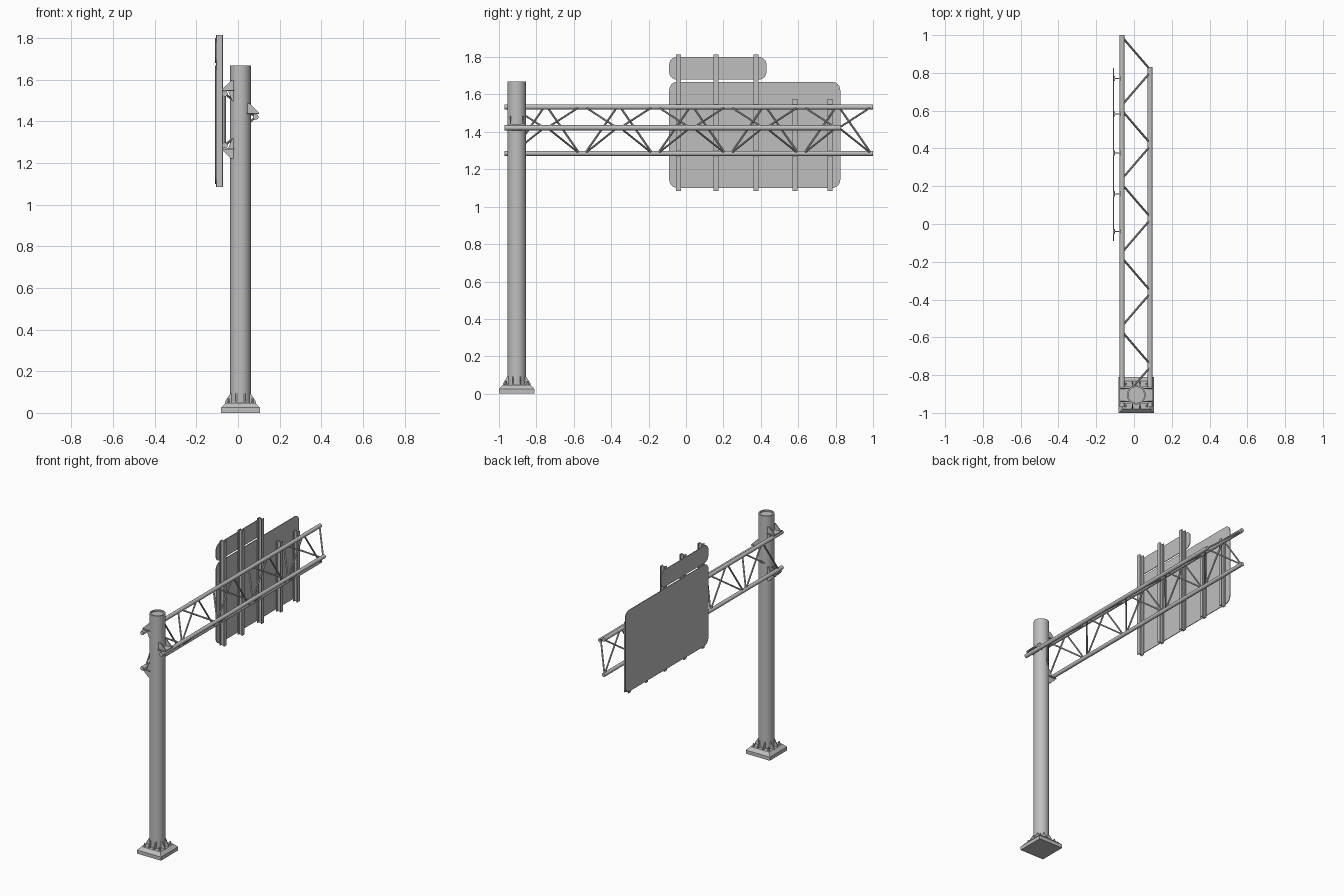
import bpy, bmesh, math
from mathutils import Vector

cube = bpy.data.objects.get("Cube")
if cube:
    bpy.data.objects.remove(cube, do_unlink=True)

steel = bpy.data.materials.new("galvanised_grey")
steel.use_nodes = True
GREY = (0.52, 0.52, 0.52, 1)
steel.diffuse_color = GREY
steel.node_tree.nodes["Principled BSDF"].inputs["Base Color"].default_value = GREY

PX, PY, PR = 0.012, -0.905, 0.05      # pole centre and radius
POLE_TOP = 1.67


def finish(name, bm, smooth=False):
    bmesh.ops.recalc_face_normals(bm, faces=bm.faces)
    mesh = bpy.data.meshes.new(name)
    bm.to_mesh(mesh)
    bm.free()
    mesh.materials.append(steel)
    ob = bpy.data.objects.new(name, mesh)
    bpy.context.scene.collection.objects.link(ob)
    if smooth:
        bpy.ops.object.select_all(action='DESELECT')
        ob.select_set(True)
        bpy.context.view_layer.objects.active = ob
        bpy.ops.object.shade_smooth_by_angle(angle=math.radians(40))
    return ob


def add_tube(bm, a, b, radius, sides):
    a, b = Vector(a), Vector(b)
    axis = b - a
    made = bmesh.ops.create_cone(bm, cap_ends=True, segments=sides, radius1=radius,
                                 radius2=radius, depth=axis.length)["verts"]
    bmesh.ops.rotate(bm, verts=made, matrix=axis.to_track_quat('Z', 'Y').to_matrix())
    bmesh.ops.translate(bm, verts=made, vec=(a + b) / 2)


def add_box(bm, low, high):
    low, high = Vector(low), Vector(high)
    made = bmesh.ops.create_cube(bm, size=1)["verts"]
    bmesh.ops.scale(bm, verts=made, vec=high - low)
    bmesh.ops.translate(bm, verts=made, vec=(low + high) / 2)


def add_prism(bm, outline, thickness):
    """Extrude a planar 3D outline both ways along a thickness vector."""
    t = Vector(thickness)
    face = bm.faces.new([bm.verts.new(Vector(p) - t / 2) for p in outline])
    new = bmesh.ops.extrude_face_region(bm, geom=[face])["geom"]
    bmesh.ops.translate(bm, verts=[v for v in new if isinstance(v, bmesh.types.BMVert)], vec=t)


# Foundation block with chamfered upper edge
bm = bmesh.new()
add_box(bm, (PX - 0.093, PY - 0.095, 0), (PX + 0.093, PY + 0.095, 0.025))
top = max(bm.faces, key=lambda f: f.calc_center_median().z)
new = bmesh.ops.extrude_face_region(bm, geom=[top])["geom"]
bmesh.ops.delete(bm, geom=[top], context='FACES_ONLY')
rim = [v for v in new if isinstance(v, bmesh.types.BMVert)]
for v in rim:
    v.co = (PX + (v.co.x - PX) * 0.78, PY + (v.co.y - PY) * 0.78, 0.047)
finish("foundation", bm)

# Pole with a recessed top
bm = bmesh.new()
add_tube(bm, (PX, PY, 0.04), (PX, PY, POLE_TOP), PR, 32)
cap = max(bm.faces, key=lambda f: f.calc_center_median().z)
bmesh.ops.inset_individual(bm, faces=[cap], thickness=0.008)
new = bmesh.ops.extrude_face_region(bm, geom=[cap])["geom"]
bmesh.ops.delete(bm, geom=[cap], context='FACES_ONLY')
bmesh.ops.translate(bm, verts=[v for v in new if isinstance(v, bmesh.types.BMVert)], vec=(0, 0, -0.01))
finish("pole", bm, True)

# Pairs of stiffener fins around the pole foot, and corner anchor bolts
bm = bmesh.new()
for k in range(4):
    out = Vector((math.cos(k * math.pi / 2), math.sin(k * math.pi / 2), 0))
    side = Vector((-out.y, out.x, 0))
    for s in (-0.02, 0.02):
        root = Vector((PX, PY, 0)) + side * s
        outline = [root + out * r + Vector((0, 0, z))
                   for r, z in ((0.043, 0.045), (0.074, 0.045), (0.074, 0.054), (0.05, 0.092), (0.043, 0.092))]
        add_prism(bm, outline, side * 0.006)
finish("foot_stiffeners", bm)
bm = bmesh.new()
for sx in (-1, 1):
    for sy in (-1, 1):
        x, y = PX + sx * 0.058, PY + sy * 0.058
        add_tube(bm, (x, y, 0.045), (x, y, 0.056), 0.009, 6)
        add_tube(bm, (x, y, 0.05), (x, y, 0.068), 0.005, 8)
finish("anchor_bolts", bm)

# Three chords of the triangular truss
BACK_X, FRONT_X = -0.063, 0.085
TOP_Z, MID_Z, LOW_Z = 1.533, 1.422, 1.285
for name, x, z, end in (("upper_chord", BACK_X, TOP_Z, 1.0),
                        ("lower_chord", BACK_X, LOW_Z, 1.0),
                        ("outer_chord", FRONT_X, MID_Z, 0.83)):
    bm = bmesh.new()
    add_tube(bm, (x, -0.97, z), (x, end, z), 0.0135, 16)
    finish(name, bm, True)

# Lacing bars: zigzags on the three truss faces
bm = bmesh.new()
PITCH, GAP = 0.39, 0.015
for k in range(5):
    outer = 0.81 - k * PITCH            # node on the outer chord
    for s in (-1, 1):
        node = outer + s * PITCH / 2
        near = outer + s * 0.008
        ends = node - s * GAP
        add_tube(bm, (FRONT_X, near, MID_Z), (BACK_X, ends, TOP_Z), 0.0055, 8)
        add_tube(bm, (FRONT_X, near, MID_Z), (BACK_X, ends, LOW_Z), 0.0055, 8)
        add_tube(bm, (BACK_X, near, TOP_Z), (BACK_X, ends, LOW_Z), 0.0055, 8)
finish("lacing_bars", bm, True)

# Brackets joining the chords to the pole: seat plate plus paired gussets
bm = bmesh.new()
for sx, z, up in ((-1, TOP_Z + 0.016, 1), (-1, LOW_Z - 0.016, -1), (1, MID_Z + 0.016, 1)):
    tip, root = PX + sx * 0.088, PX + sx * 0.03
    add_box(bm, (min(tip, root), PY - 0.045, z - 0.003), (max(tip, root), PY + 0.045, z + 0.003))
    for s in (-0.034, 0.034):
        y = PY + s
        add_prism(bm, [(root, y, z), (tip, y, z), (tip, y, z + up * 0.006),
                       (PX + sx * 0.045, y, z + up * 0.048), (root, y, z + up * 0.048)], (0, 0.006, 0))
        if sx < 0:
            add_prism(bm, [(root, y, z), (PX - 0.06, y, z), (PX - 0.04, y, z - up * 0.05),
                           (root, y, z - up * 0.05)], (0, 0.006, 0))
finish("pole_brackets", bm)


# Sign panels with rounded corners
def panel(name, y0, y1, z0, z1, r):
    bm = bmesh.new()
    outline = []
    for k, (cy, cz) in enumerate(((y1 - r, z1 - r), (y0 + r, z1 - r), (y0 + r, z0 + r), (y1 - r, z0 + r))):
        for i in range(7):
            a = (k + i / 6) * math.pi / 2
            outline.append((-0.1075, cy + r * math.cos(a), cz + r * math.sin(a)))
    add_prism(bm, outline, (0.005, 0, 0))
    finish(name, bm)


panel("main_sign_panel", -0.09, 0.825, 1.1, 1.668, 0.045)
panel("upper_sign_panel", -0.09, 0.43, 1.68, 1.8, 0.04)

# I-beam uprights behind the panels
for i, y in enumerate((-0.04, 0.16, 0.375, 0.583, 0.77)):
    bm = bmesh.new()
    z0, z1 = 1.085, 1.815 if i < 3 else 1.575
    add_box(bm, (-0.105, y - 0.0135, z0), (-0.1, y + 0.0135, z1))
    add_box(bm, (-0.1, y - 0.0025, z0), (-0.076, y + 0.0025, z1))
    add_box(bm, (-0.076, y - 0.0135, z0), (-0.071, y + 0.0135, z1))
    finish("sign_upright_%d" % (i + 1), bm)
